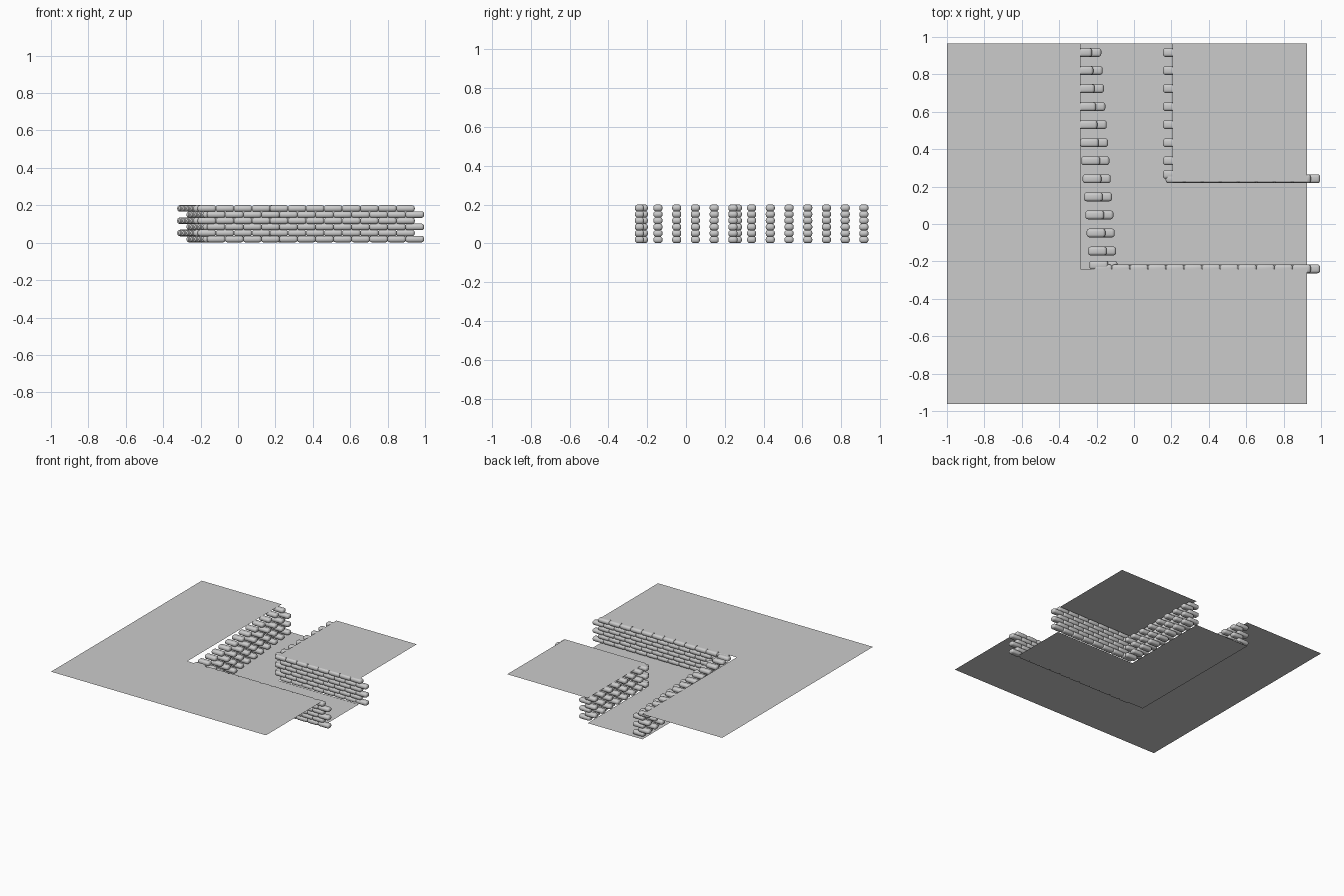
import bpy, bmesh
from mathutils import Matrix, Vector

if "Cube" in bpy.data.objects:
    bpy.data.objects.remove(bpy.data.objects["Cube"])

BAG = (0.100, 0.047, 0.035)   # sandbag length (x), width (y), height (z)
STEP = 0.0965                 # spacing between neighbouring bags
ROWS, ROW_H, Z0 = 6, 0.0328, 0.019
GROUND_Z = 0.203
X0, X1, Y0, Y1 = -1.0, 0.925, -0.963, 0.965   # ground outline
LX, LY = -0.285, -0.24        # outer corner of the trench
IX, IY = 0.205, 0.225         # inner corner of the trench


def sheet(name, points, z):
    """Flat single-face sheet."""
    me = bpy.data.meshes.new(name)
    me.from_pydata([(x, y, z) for x, y in points], [], [range(len(points))])
    bpy.context.collection.objects.link(bpy.data.objects.new(name, me))


def bag_wall(name, centres):
    """Stack six rows of bags; every other row is shifted half a bag in x."""
    bm = bmesh.new()
    for row in range(ROWS):
        shift = -0.05 if row % 2 else 0.0
        for x, y in centres:
            pos = Vector((x + shift, y, Z0 + row * ROW_H))
            bmesh.ops.create_cube(bm, size=1, matrix=Matrix.Translation(pos) @ Matrix.Diagonal((*BAG, 1)))
    bmesh.ops.bevel(bm, geom=bm.edges[:], offset=0.0145, segments=3, profile=0.5, affect='EDGES')
    for f in bm.faces:
        f.smooth = True
    me = bpy.data.meshes.new(name)
    bm.to_mesh(me)
    bm.free()
    bpy.context.collection.objects.link(bpy.data.objects.new(name, me))


# Ground on both sides of the trench, and the trench floor
sheet("outer_ground", [(X0, Y0), (X1, Y0), (X1, LY), (LX, LY), (LX, Y1), (X0, Y1)], GROUND_Z)
sheet("inner_ground", [(IX, IY), (X1, IY), (X1, Y1), (IX, Y1)], GROUND_Z)
sheet("trench_floor", [(LX, LY), (X1, LY), (X1, IY), (IX, IY), (IX, Y1), (LX, Y1)], 0.0)

# Walls running along x, bags end to end
bag_wall("front_wall", [(0.945 - i * STEP, -0.24) for i in range(12)])
bag_wall("inner_front_wall", [(0.945 - i * STEP, 0.242) for i in range(8)])

# Walls running along y, bags laid crosswise; the last bag sits closer at the corner
left_y = [0.917 - i * STEP for i in range(12)] + [-0.22]
bag_wall("left_wall", [(-0.225 + i * 0.0072, y) for i, y in enumerate(left_y)])
right_y = [0.917 - i * STEP for i in range(7)] + [0.265]
bag_wall("inner_side_wall", [(0.255, y) for y in right_y])
